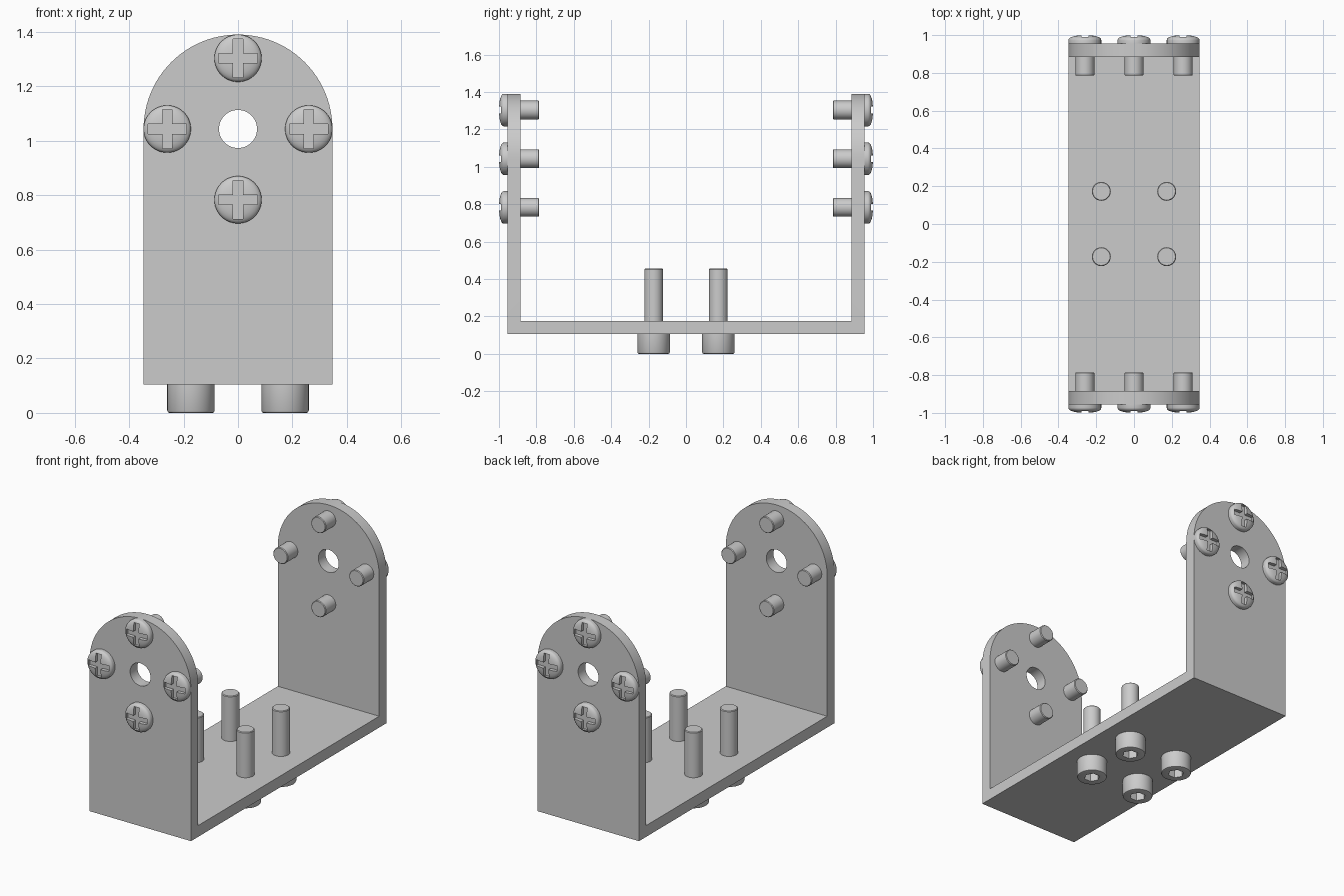
import bpy, bmesh
from math import sin, cos, pi, radians
from mathutils import Matrix, Vector

if "Cube" in bpy.data.objects:
    bpy.data.objects.remove(bpy.data.objects["Cube"])

R, T, Y = 0.347, 0.07, 0.955          # half width, sheet thickness, half length
Z0, ZC, TOP = 0.105, 1.043, 1.39      # base underside, axle height, arch top
HEAD, SHAFT = 0.087, 0.05


def add(name, mesh):
    ob = bpy.data.objects.new(name, mesh)
    bpy.context.collection.objects.link(ob)
    return ob


def finish(bm, name):
    bmesh.ops.recalc_face_normals(bm, faces=bm.faces[:])
    me = bpy.data.meshes.new(name)
    bm.to_mesh(me)
    bm.free()
    return add(name, me)


def prism(name, pts, depth):
    """Extrude a closed loop of 3D points along the depth vector."""
    bm = bmesh.new()
    face = bm.faces.new([bm.verts.new(p) for p in pts])
    out = bmesh.ops.extrude_face_region(bm, geom=[face])["geom"]
    bmesh.ops.translate(bm, vec=Vector(depth),
                        verts=[v for v in out if isinstance(v, bmesh.types.BMVert)])
    return finish(bm, name)


def lathe(name, profile, n=48):
    """Revolve (radius, z) points about z; both ends lie on the axis."""
    bm = bmesh.new()
    vs = [bm.verts.new((r, 0, z)) for r, z in profile]
    es = [bm.edges.new(p) for p in zip(vs, vs[1:])]
    bmesh.ops.spin(bm, geom=vs + es, cent=(0, 0, 0), axis=(0, 0, 1),
                   angle=2 * pi, steps=n)
    bmesh.ops.remove_doubles(bm, verts=bm.verts[:], dist=1e-5)
    return finish(bm, name)


def ring(n, r, z=0):
    return [(r * cos(2 * pi * i / n), r * sin(2 * pi * i / n), z) for i in range(n)]


def carve(ob, *cuts):
    """Apply booleans, delete the cutters, and return the finished mesh."""
    for op, cutter in cuts:
        m = ob.modifiers.new("cut", "BOOLEAN")
        m.operation, m.object, m.solver = op, cutter, "EXACT"
    dg = bpy.context.evaluated_depsgraph_get()
    me = bpy.data.meshes.new_from_object(ob.evaluated_get(dg))
    for o in [ob] + [c for _, c in cuts]:
        bpy.data.objects.remove(o)
    me.shade_smooth()
    me.set_sharp_from_angle(angle=radians(30))
    return me


# U bracket: side profile trimmed to an arched front outline, with axle hole
yi, zi = Y - T, Z0 + T
u = prism("u_blank", [(-0.5, y, z) for y, z in (
    (-Y, Z0), (Y, Z0), (Y, 1.5), (yi, 1.5), (yi, zi), (-yi, zi), (-yi, 1.5), (-Y, 1.5))],
    (1, 0, 0))
arch = [(-R, -1.2, Z0 - 0.1), (R, -1.2, Z0 - 0.1)] + [
    (R * cos(pi * i / 48), -1.2, ZC + R * sin(pi * i / 48)) for i in range(49)]
outline = prism("outline", arch, (0, 2.4, 0))
hole = prism("hole", [(x, -1.2, ZC + z) for x, z, _ in ring(48, 0.07)], (0, 2.4, 0))
add("u_bracket", carve(u, ("INTERSECT", outline), ("DIFFERENCE", hole)))

# Domed cross-recess screw, seated at z = 0 with the shaft towards +z
pan = lathe("pan_blank", [
    (0, -0.045), (0.02, -0.0445), (0.04, -0.043), (0.058, -0.040), (0.07, -0.036),
    (0.079, -0.031), (0.085, -0.025), (HEAD, -0.018), (HEAD, 0), (SHAFT, 0),
    (SHAFT, 0.166), (0.046, 0.17), (0, 0.17)])
a, b = 0.071, 0.018
cross = prism("cross", [(x, y, -0.1) for x, y in (
    (a, -b), (a, b), (b, b), (b, a), (-b, a), (-b, b), (-a, b), (-a, -b),
    (-b, -b), (-b, -a), (b, -a), (b, -b))], (0, 0, 0.08))
pan_mesh = carve(pan, ("DIFFERENCE", cross))

# Hex-socket cap screw, same orientation
cap = lathe("cap_blank", [
    (0, -Z0), (0.079, -Z0), (0.084, -Z0 + 0.002), (HEAD, -Z0 + 0.008), (HEAD, 0),
    (SHAFT, 0), (SHAFT, 0.346), (0.046, 0.35), (0, 0.35)])
cap_mesh = carve(cap, ("DIFFERENCE", prism("hex", ring(6, 0.046, -0.2), (0, 0, 0.145))))

# Four pan screws around each axle hole
for side, s in (("front", -1), ("back", 1)):
    for i in range(4):
        ob = add(f"{side}_pan_screw_{i + 1}", pan_mesh)
        ob.matrix_world = Matrix.Translation(
            (0.26 * cos(i * pi / 2), s * Y, ZC + 0.26 * sin(i * pi / 2))
        ) @ Matrix.Rotation(s * pi / 2, 4, "X")

# Four cap screws through the base
for i, (x, y) in enumerate(((-1, -1), (1, -1), (1, 1), (-1, 1))):
    add(f"base_cap_screw_{i + 1}", cap_mesh).location = (0.173 * x, 0.173 * y, Z0)
